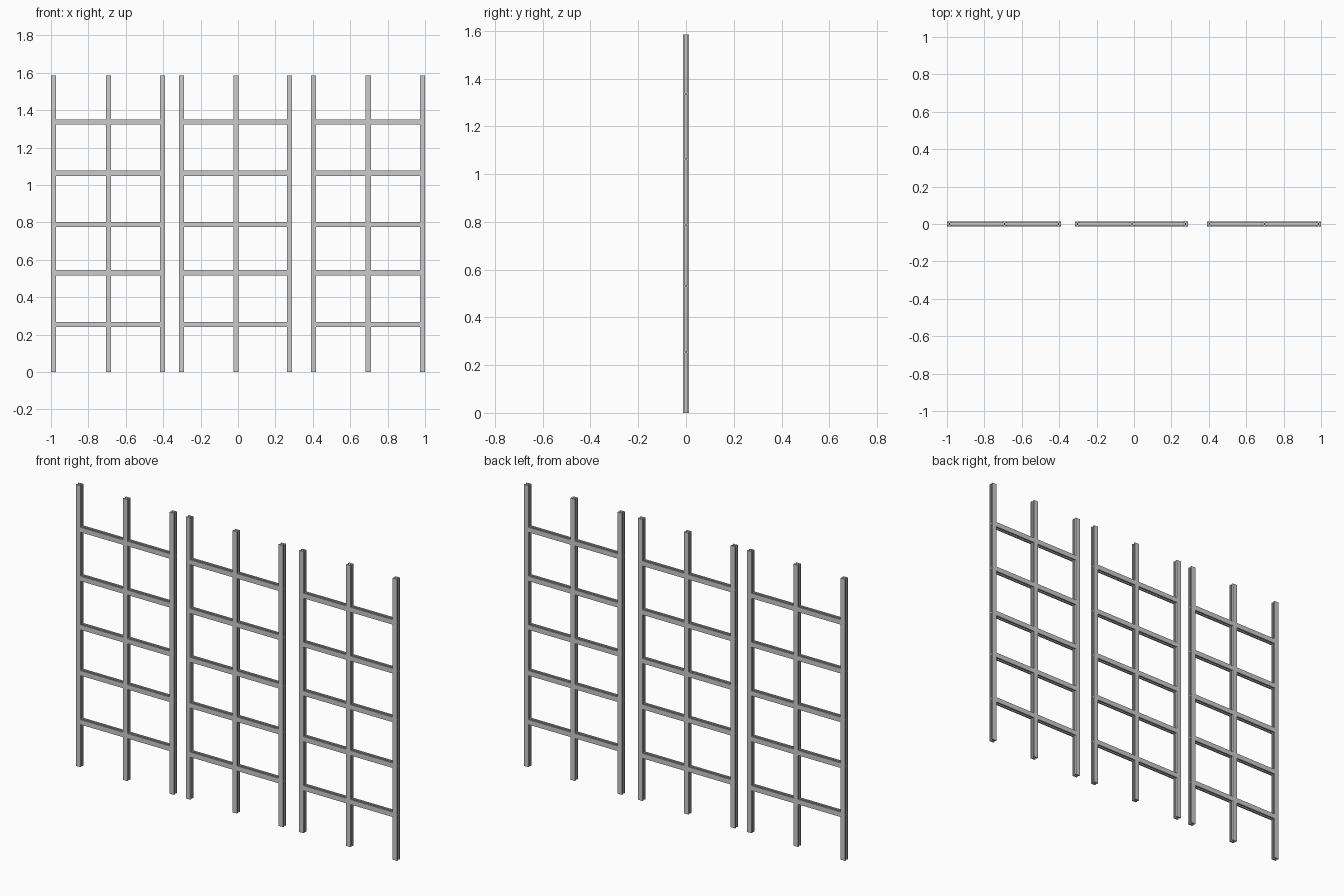
import bpy, bmesh
from mathutils import Vector

if "Cube" in bpy.data.objects:
    bpy.data.objects.remove(bpy.data.objects["Cube"])

W = 0.028      # flange width seen from the front
D = 0.027      # total depth front to back
F = 0.009      # flange thickness
T = 0.006      # web thickness
H = 1.585      # post height
PANELS = {"left": (-0.986, -0.693, -0.404),
          "middle": (-0.302, -0.011, 0.276),
          "right": (0.404, 0.697, 0.986)}
RAILS = (0.254, 0.53, 0.788, 1.062, 1.337)


def i_beam(bm, start, end, across):
    """Extrude an I profile (flanges front and back) from start to end."""
    w, d, t, g = W / 2, D / 2, T / 2, D / 2 - F
    half = [(-w, -d), (w, -d), (w, -g), (t, -g), (t, g), (w, g)]
    prof = half + [(-a, -b) for a, b in half]
    prof = prof[:6] + [(w, d), (-w, d), (-w, g), (-t, g), (-t, -g), (-w, -g)]
    verts = [bm.verts.new(Vector(start) + Vector(across) * a + Vector((0, b, 0))) for a, b in prof]
    face = bm.faces.new(verts)
    ext = bmesh.ops.extrude_face_region(bm, geom=[face], use_keep_orig=True)
    moved = [v for v in ext["geom"] if isinstance(v, bmesh.types.BMVert)]
    bmesh.ops.translate(bm, verts=moved, vec=Vector(end) - Vector(start))


def box(bm, lo, hi):
    verts = bmesh.ops.create_cube(bm, size=1)["verts"]
    lo, hi = Vector(lo), Vector(hi)
    bmesh.ops.scale(bm, verts=verts, vec=hi - lo)
    bmesh.ops.translate(bm, verts=verts, vec=(lo + hi) / 2)


def finish(bm, name):
    bmesh.ops.recalc_face_normals(bm, faces=bm.faces[:])
    mesh = bpy.data.meshes.new(name)
    bm.to_mesh(mesh)
    bm.free()
    bpy.context.collection.objects.link(bpy.data.objects.new(name, mesh))


for side, xs in PANELS.items():
    # Upright I-section posts
    for n, x in enumerate(xs, 1):
        bm = bmesh.new()
        i_beam(bm, (x, 0, 0), (x, 0, H), (1, 0, 0))
        finish(bm, f"{side}_post_{n}")
    # Horizontal rails: I-section spans between posts, thin web running through
    for n, z in enumerate(RAILS, 1):
        bm = bmesh.new()
        for a, b in zip(xs, xs[1:]):
            i_beam(bm, (a + W / 2, 0, z), (b - W / 2, 0, z), (0, 0, 1))
        g = D / 2 - F
        for x in xs:
            box(bm, (x - W / 2, -g, z - T / 2), (x + W / 2, g, z + T / 2))
        finish(bm, f"{side}_rail_{n}")
